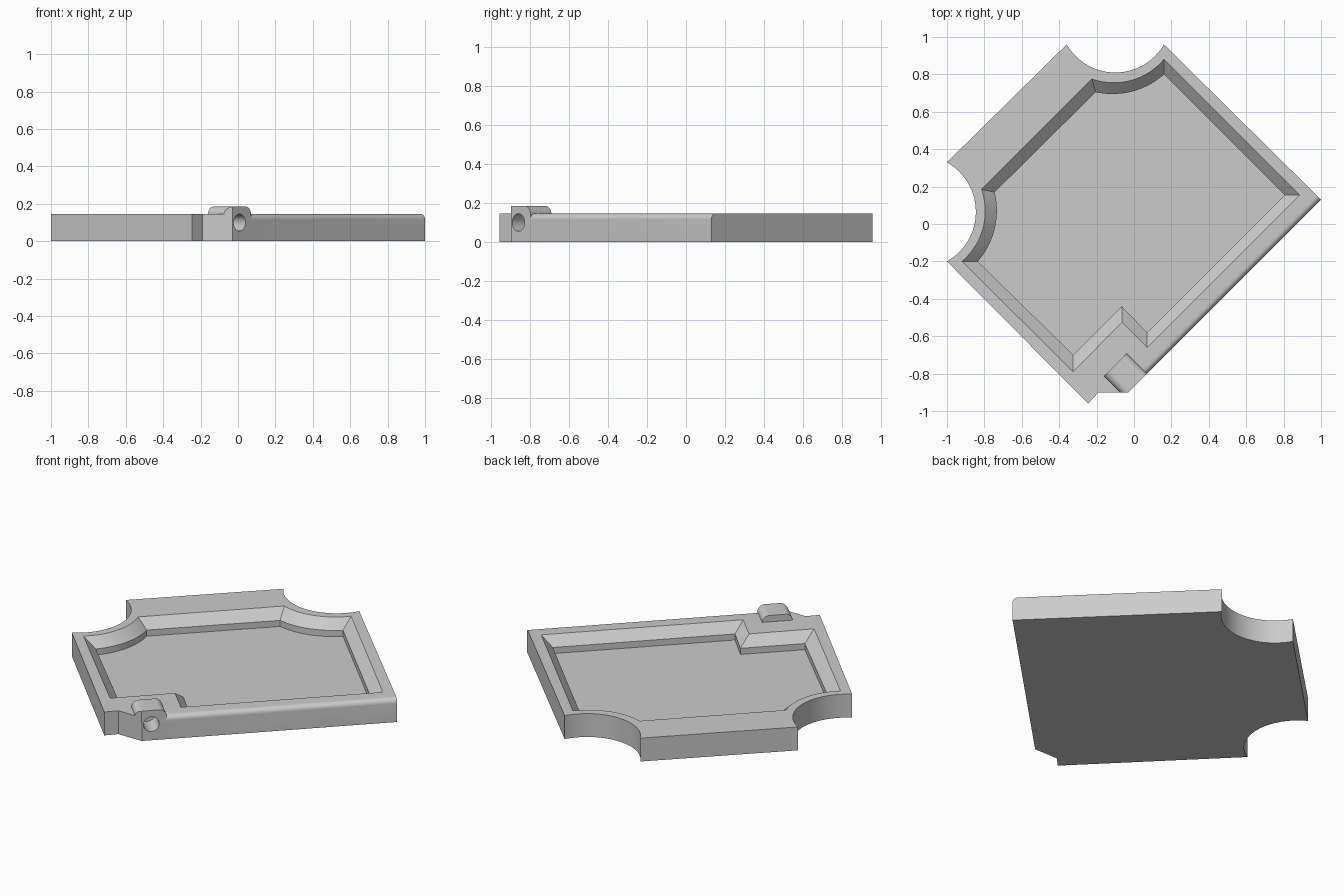
import bpy, bmesh
from math import sin, cos, atan2, pi
from mathutils import Vector, Matrix

old = bpy.data.objects.get("Cube")
if old:
    bpy.data.objects.remove(old, do_unlink=True)

grey = bpy.data.materials.new("light_grey")
grey.use_nodes = True
colour = (0.6, 0.6, 0.6, 1)
grey.diffuse_color = colour
grey.node_tree.nodes["Principled BSDF"].inputs["Base Color"].default_value = colour

TOP = 0.145
BACK, SIDE = (-0.10, 1.11), (-1.15, 0.065)   # centres of the two scooped corners


def arc(centre, start, end, steps=24):
    """Points around centre from start to end, taking the short way."""
    c, a, b = Vector(centre), Vector(start), Vector(end)
    a0, a1 = atan2(*(a - c).yx), atan2(*(b - c).yx)
    turn = (a1 - a0 + pi) % (2 * pi) - pi
    r0, r1 = (a - c).length, (b - c).length
    pts = []
    for i in range(steps + 1):
        f = i / steps
        r = r0 + (r1 - r0) * f
        pts.append((c.x + r * cos(a0 + turn * f), c.y + r * sin(a0 + turn * f)))
    return pts


def loft(name, rings):
    """Closed solid through rings of equal point count, capped at both ends."""
    bm = bmesh.new()
    loops = [[bm.verts.new(p) for p in ring] for ring in rings]
    n = len(loops[0])
    bm.faces.new(loops[0])
    bm.faces.new(loops[-1])
    for low, high in zip(loops, loops[1:]):
        for i in range(n):
            j = (i + 1) % n
            bm.faces.new((low[i], low[j], high[j], high[i]))
    bmesh.ops.recalc_face_normals(bm, faces=bm.faces)
    mesh = bpy.data.meshes.new(name)
    bm.to_mesh(mesh)
    bm.free()
    mesh.materials.append(grey)
    obj = bpy.data.objects.new(name, mesh)
    bpy.context.collection.objects.link(obj)
    return obj


def flat(points, z):
    return [(x, y, z) for x, y in points]


def combine(target, tool, operation):
    mod = target.modifiers.new(operation, 'BOOLEAN')
    mod.object, mod.operation, mod.solver = tool, operation, 'EXACT'
    bpy.context.view_layer.objects.active = target
    bpy.ops.object.modifier_apply(modifier=mod.name)
    bpy.data.objects.remove(tool, do_unlink=True)


# Plate with two scooped corners and a clipped front corner
outline = (arc(BACK, (-0.36, 0.96), (0.16, 0.96))
           + [(1.0, 0.13), (-0.03, -0.90), (-0.19, -0.90), (-0.245, -0.96)]
           + arc(SIDE, (-1.0, -0.2), (-1.0, 0.33)))
plate = loft("base_plate", [flat(outline, 0), flat(outline, TOP)])

# Rounded upper edge along the hinge side
bm = bmesh.new()
bm.from_mesh(plate.data)
edges = [e for e in bm.edges if all(v.co.z > 0.1 and v.co.x - v.co.y > 0.86 for v in e.verts)
         and e.calc_length() > 1]
bmesh.ops.bevel(bm, geom=edges, offset=0.03, segments=8, profile=0.5, affect='EDGES')
bm.to_mesh(plate.data)
bm.free()

# Hinge lug: rounded block pushed along the diagonal
along, out = Vector((1, 1, 0)).normalized(), Vector((1, -1, 0)).normalized()
lug_mid, half, radius = -0.603, 0.087, 0.042
profile = [(-half, 0.02)]
for sign in (-1, 1):
    for i in range(11):
        a = pi / 20 * (i if sign < 0 else 10 - i)
        profile.append((sign * (half - radius + radius * cos(a)), 0.185 - radius + radius * sin(a)))
profile.append((half, 0.02))


def hinge_ring(points, depth):
    return [along * (lug_mid + t) + out * depth + Vector((0, 0, z)) for t, z in points]


lug = loft("hinge_lug", [hinge_ring(profile, d) for d in (0.463, 0.615)])
trim = [(-0.5, -1.2), (0.5, -1.2), (0.5, -0.90), (-0.5, -0.90)]
combine(lug, loft("lug_trim", [flat(trim, -0.1), flat(trim, 0.4)]), 'DIFFERENCE')
combine(plate, lug, 'UNION')

# Pin hole in the lug
circle = [(0.045 * cos(a * pi / 16), 0.1 + 0.045 * sin(a * pi / 16)) for a in range(32)]
combine(plate, loft("pin_hole", [hinge_ring(circle, d) for d in (0.48, 0.7)]), 'DIFFERENCE')

# Recessed tray with sloping upper walls and upright lower walls
rim = (arc(BACK, (-0.225, 0.775), (0.16, 0.88))
       + [(0.885, 0.155), (0.07, -0.66), (-0.065, -0.525), (-0.325, -0.79)]
       + arc(SIDE, (-0.92, -0.2), (-0.815, 0.185)))
floor = (arc(BACK, (-0.205, 0.705), (0.16, 0.80))
         + [(0.805, 0.155), (0.07, -0.58), (-0.065, -0.44), (-0.325, -0.70)]
         + arc(SIDE, (-0.835, -0.2), (-0.745, 0.17)))
tray = loft("tray_recess", [flat(floor, 0.05), flat(floor, 0.088), flat(rim, TOP), flat(rim, 0.3)])
combine(plate, tray, 'DIFFERENCE')

# Smooth the curved walls and keep the corners crisp
bpy.ops.object.select_all(action='DESELECT')
plate.select_set(True)
bpy.context.view_layer.objects.active = plate
bpy.ops.object.shade_smooth_by_angle(angle=pi / 7)
